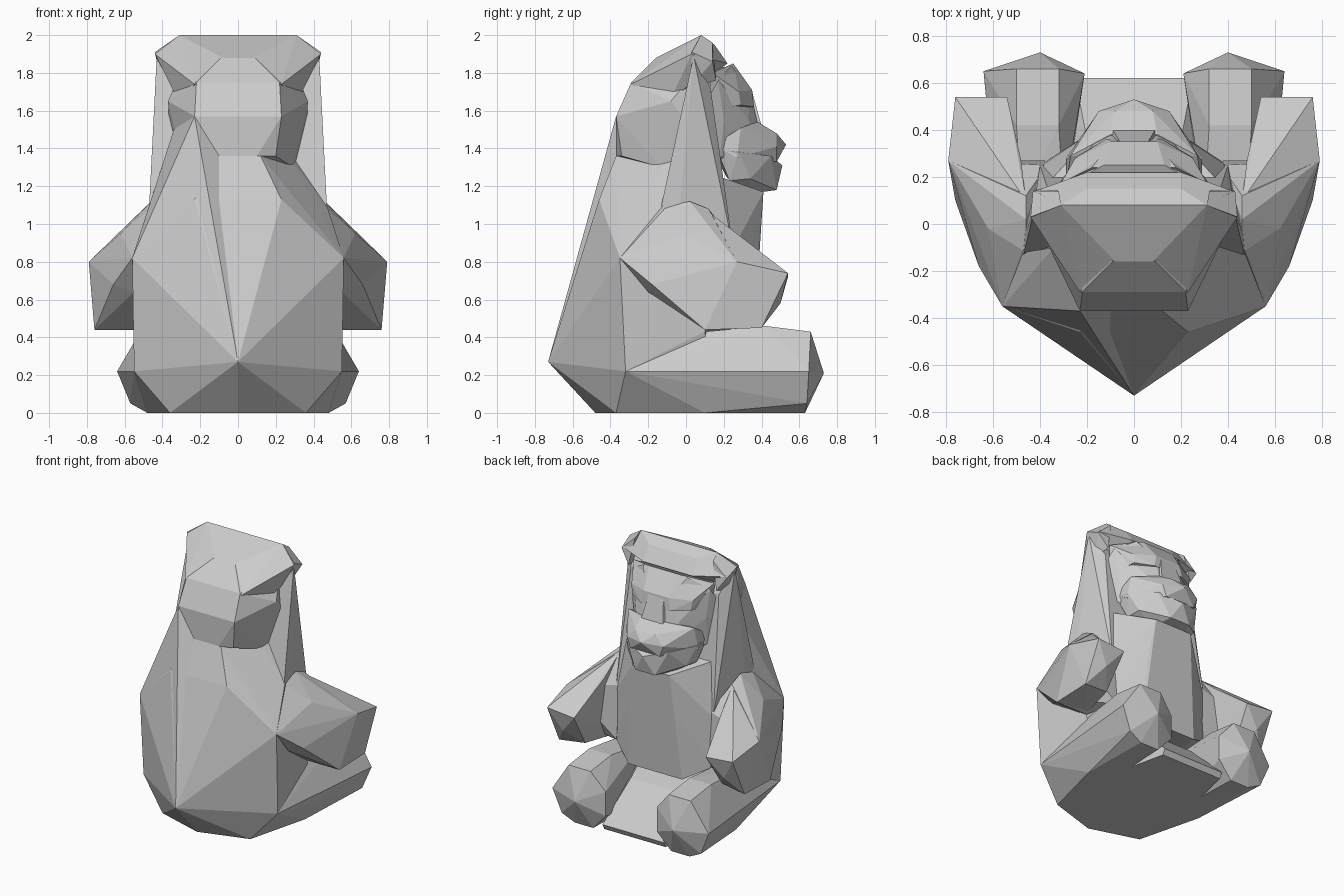
import bpy, bmesh

parts = []


def hull(name, pts):
    """Flat-faced low-poly solid wrapped round a few control points."""
    bm = bmesh.new()
    for p in pts:
        bm.verts.new(p)
    bmesh.ops.remove_doubles(bm, verts=bm.verts, dist=0.001)
    bmesh.ops.convex_hull(bm, input=bm.verts)
    loose = [v for v in bm.verts if not v.link_faces]
    bmesh.ops.delete(bm, geom=loose, context='VERTS')
    bmesh.ops.recalc_face_normals(bm, faces=bm.faces)
    me = bpy.data.meshes.new(name)
    bm.to_mesh(me)
    bm.free()
    ob = bpy.data.objects.new(name, me)
    bpy.context.collection.objects.link(ob)
    parts.append(ob)


def flip(pts):
    return [(-x, y, z) for x, y, z in pts]


def centred(name, half):
    """One part, symmetric across x = 0."""
    hull(name, half + flip(half))


def pair(name, pts):
    """Matching left and right parts."""
    hull(name + "_right", pts)
    hull(name + "_left", flip(pts))


def fuse(name):
    """Union every part into one continuous skin."""
    base = parts[0]
    bpy.context.view_layer.objects.active = base
    for ob in parts[1:]:
        mod = base.modifiers.new("union", 'BOOLEAN')
        mod.operation, mod.solver, mod.object = 'UNION', 'EXACT', ob
        bpy.ops.object.modifier_apply(modifier=mod.name)
        bpy.data.objects.remove(ob)
    base.name = name


# Rounded back and seat
centred("back", [
    (0, -.73, .27), (0, -.48, 0), (.36, -.37, 0), (.55, -.32, .22),
    (.56, -.35, .82), (.23, -.46, 1.13), (.12, -.37, 1.36),
    (.3, -.13, 1.31), (.32, 0, 1.36), (.47, -.12, 1.1), (.5, .1, .43),
    (.4, .15, 0), (.45, .1, .8)])

# Fur sheet running from the nape to one side of the back
hull("back_mane", [
    (-.23, -.37, 1.57), (-.56, -.35, .82), (0, -.73, .27), (-.1, -.37, 1.36),
    (-.1, -.45, 1.13), (-.34, -.1, 1.5), (-.47, -.12, 1.1), (-.1, -.3, .5)])

# Tall neck slab reaching up to the ears, and the belly in front of it
centred("neck", [
    (.43, .04, 1.89), (.36, .13, 1.72), (.47, -.13, 1.1), (.47, -.05, .9),
    (.4, .25, .87), (.4, .25, .5), (.4, -.1, .5)])
centred("belly", [
    (.15, .41, 1.17), (.2, .38, .87), (.39, .25, .87), (.36, .18, 1.25),
    (.4, .25, .5), (.22, .36, .4), (.3, 0, .45)])

# Webbing sloping down between the legs
centred("lap", [
    (.25, .62, .04), (.25, .6, 0), (.2, .36, .3), (.3, 0, .4), (.36, .1, 0)])

# Legs with blunt pointed feet
pair("leg", [
    (.55, -.32, .22), (.36, -.37, 0), (.3, .1, .42), (.48, .1, .43),
    (.48, .1, 0), (.3, .1, 0), (.32, .42, .46), (.5, .42, .46),
    (.32, .66, .43), (.5, .66, .43), (.64, .65, .22), (.57, .64, .05),
    (.47, .63, 0), (.32, .63, 0), (.21, .64, .12), (.21, .64, .3),
    (.4, .73, .21)])

# Arms with wedge shaped paws
pair("upper_arm", [
    (.56, -.35, .82), (.46, -.12, 1.09), (.46, .02, 1.12), (.46, .12, 1.08),
    (.62, -.02, .95), (.79, .27, .8), (.66, -.18, .68), (.55, -.2, .64),
    (.76, .1, .44), (.5, .1, .44), (.37, .25, .9), (.38, .27, .5)])
pair("paw", [
    (.63, 0, .94), (.79, .27, .8), (.76, .54, .74), (.54, .54, .72),
    (.46, .1, 1.08), (.48, .27, .93), (.76, .1, .44), (.76, .4, .45),
    (.56, .38, .47), (.5, .1, .45), (.66, .5, .58)])

# Head
centred("skull", [
    (.23, -.37, 1.57), (.1, -.37, 1.36), (.2, -.34, 1.36), (.22, -.29, 1.75),
    (.09, -.16, 1.88), (.37, -.08, 1.65), (.29, -.13, 1.3),
    (.36, .1, 1.42), (.2, .2, 1.83), (.3, .15, 1.3), (.28, .1, 1.87)])
centred("crest", [
    (.31, .08, 2), (.44, .03, 1.9), (.42, .14, 1.87), (.08, -.16, 1.88),
    (.2, .15, 1.95), (.2, .22, 1.85), (.23, -.29, 1.74), (.3, -.1, 1.62)])
pair("ear", [
    (.44, .03, 1.91), (.43, .14, 1.86), (.32, .14, 1.96), (.31, .08, 2),
    (.36, .16, 1.76), (.38, .02, 1.72)])

# Face: core, brow, muzzle bridge, muzzle and jaw
centred("face", [
    (.18, .24, 1.84), (.1, .34, 1.7), (.32, .17, 1.76), (.3, .2, 1.55),
    (.18, .33, 1.55), (.08, .38, 1.52), (.3, .18, 1.36), (.1, .42, 1.35),
    (.15, .22, 1.24), (.38, .05, 1.55)])
centred("brow", [
    (.13, .25, 1.85), (.1, .35, 1.71), (.25, .28, 1.7), (.33, .14, 1.8),
    (.24, .29, 1.63), (.12, .36, 1.62), (.3, .1, 1.6)])
centred("bridge", [
    (.06, .35, 1.7), (.09, .4, 1.52), (.12, .3, 1.45), (.1, .2, 1.7)])
centred("muzzle", [
    (.1, .38, 1.54), (.08, .48, 1.48), (0, .53, 1.42), (.15, .48, 1.41),
    (.27, .29, 1.51), (.29, .27, 1.35), (.29, .15, 1.42), (.12, .48, 1.33)])
centred("jaw", [
    (.17, .45, 1.36), (0, .51, 1.31), (.08, .48, 1.18), (.12, .33, 1.16),
    (.29, .28, 1.38), (.24, .34, 1.24), (.25, .23, 1.23), (.29, .16, 1.4)])

fuse("seated_figure")
